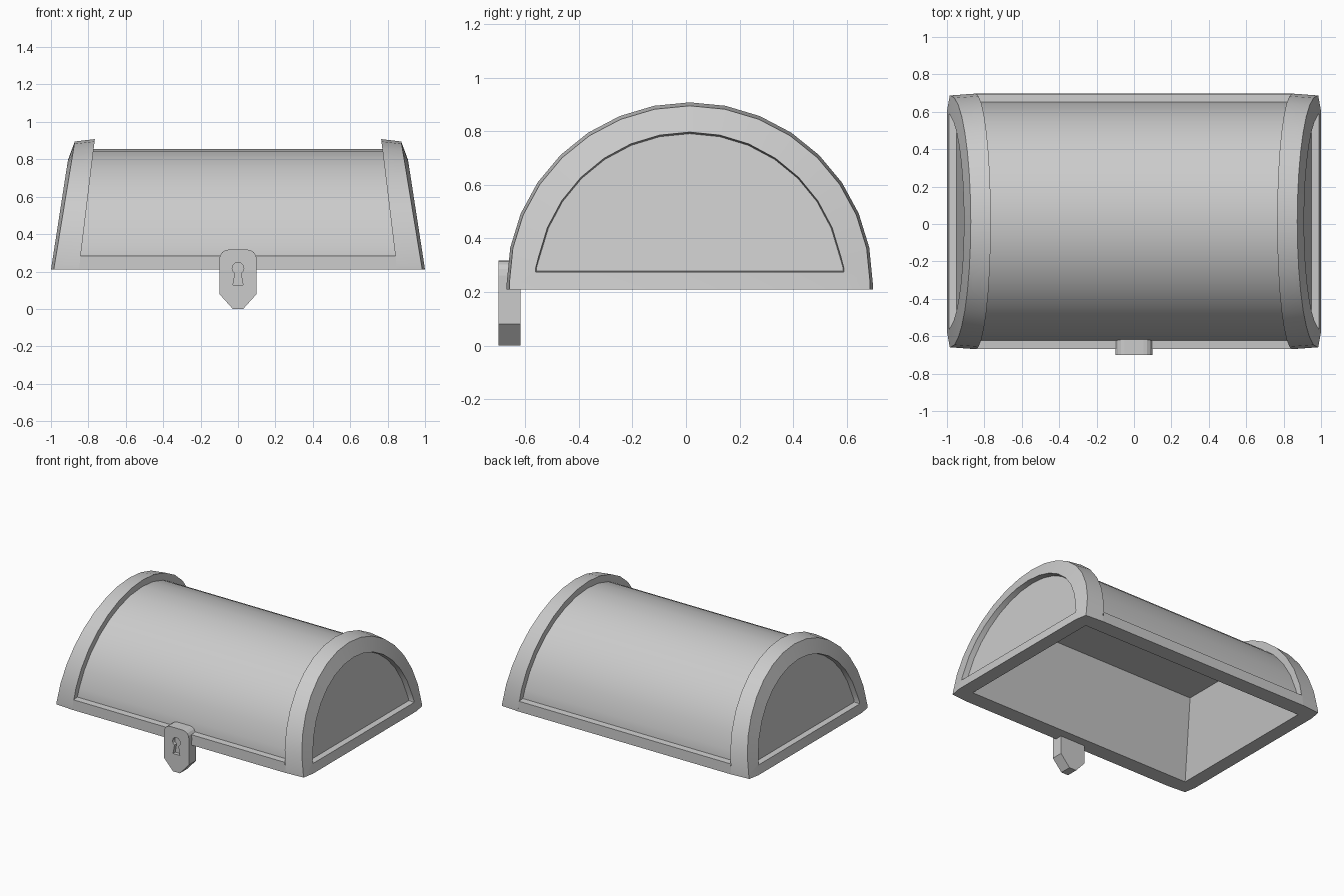
import bpy, bmesh, math

if "Cube" in bpy.data.objects:
    bpy.data.objects.remove(bpy.data.objects["Cube"])

CY = 0.014     # body centre in y
Z0 = 0.21      # underside of the lid
N = 16         # segments of the arch


def make(name, loops, closed=True, cap=(), smooth=True):
    """Bridge equally sized point loops; cap the listed loops with one face."""
    bm = bmesh.new()
    rows = [[bm.verts.new(p) for p in lp] for lp in loops]
    n = len(rows[0])
    for i, (a, b) in enumerate(zip(rows, rows[1:])):
        last = n if (closed is True or i in (closed or ())) else n - 1
        for k in range(last):
            j = (k + 1) % n
            bm.faces.new((a[k], a[j], b[j], b[k]))
    for c in cap:
        bm.faces.new(rows[c])
    bmesh.ops.remove_doubles(bm, verts=bm.verts, dist=0.0005)
    bmesh.ops.recalc_face_normals(bm, faces=bm.faces)
    me = bpy.data.meshes.new(name)
    bm.to_mesh(me)
    bm.free()
    ob = bpy.data.objects.new(name, me)
    bpy.context.collection.objects.link(ob)
    if smooth:
        bpy.ops.object.select_all(action='DESELECT')
        ob.select_set(True)
        bpy.context.view_layer.objects.active = ob
        bpy.ops.object.shade_smooth_by_angle(angle=math.radians(20))
    return ob


def arch(cz, ry, rz, base, xfun, lift=0.0, foot=None):
    """Arch contour with short feet; foot=(y, x) adds inner corner points."""
    pts = [(CY - ry, base)]
    for i in range(N + 1):
        a = math.pi * i / N
        pts.append((CY - ry * math.cos(a), max(cz + rz * math.sin(a), base + lift)))
    pts.append((CY + ry, base))
    out = [(xfun(z), y, z) for y, z in pts]
    fy, fx = foot or (ry, xfun(base))
    return [(fx, CY - fy, base)] + out + [(fx, CY + fy, base)]


# curved lid panel
make("lid_panel", [arch(0.225, 0.638, 0.631, 0.28, lambda z, s=s: s * (0.852 - 0.123 * (z - Z0)), 0.004)
                   for s in (-1, 1)], closed=False)

# arched end bands with recessed end panels
for s, side in ((-1, "left"), (1, "right")):
    inner = lambda z: s * (0.852 - 0.123 * (z - Z0))
    edge = lambda z: s * (0.85 - 0.121 * (z - Z0))
    outer = lambda z: s * (0.985 - 0.164 * (z - Z0))
    ring = lambda z: s * (1.0 - 0.155 * (z - Z0))
    panel = lambda z: s * (0.96 - 0.153 * (z - Z0))
    make(side + "_end_band", [
        arch(0.225, 0.635, 0.628, Z0, inner),
        arch(0.235, 0.683, 0.673, Z0, edge),
        arch(0.235, 0.673, 0.660, Z0, outer, 0, (0.59, s * 1.0)),
        arch(0.22, 0.575, 0.577, 0.275, ring, 0.015),
        arch(0.22, 0.571, 0.571, 0.279, panel, 0.015)],
        closed=(2, 3), cap=(4,))

# long rails along the bottom edge
for s, side in ((-1, "front"), (1, "back")):
    prof = [(0.683, Z0, 0.85), (0.682, 0.284, 0.842), (0.636, 0.287, 0.842)]
    make(side + "_rail", [[(t * x, CY + s * y, z) for y, z, x in prof] for t in (-1, 1)],
         closed=False, smooth=False)


# underside rim and hollow interior; outline is pulled in at the corners
def ring8(outline, z):
    q = outline + [(-x, y) for x, y in reversed(outline)]
    return [(x, CY + y, z) for x, y in q + [(-x, -y) for x, y in q]]


def rect(hx, hy, z):
    return ring8([(hx, hy * 0.999), (hx, hy), (hx * 0.999, hy)][1:2], z)


rim = [(1.0, 0.59), (0.985, 0.673), (0.85, 0.683)]
hole = [(0.90, 0.54), (0.90, 0.57), (0.87, 0.57)]
make("underside_rim", [ring8(rim, Z0), ring8(hole, Z0)], smooth=False)
interior = make("interior", [rect(0.90, 0.57, Z0), rect(0.77, 0.365, 0.70)],
                cap=(1,), smooth=False)

# turn the open shells so they face out of the cavity
for name in ("underside_rim", "interior", "lid_panel", "front_rail", "back_rail"):
    me = bpy.data.objects[name].data
    down = name in ("underside_rim", "interior")
    total = sum(p.normal.z * p.area for p in me.polygons)
    if (total > 0) == down:
        me.flip_normals()

# lock plate
half = [(0.028, 0.0), (0.1, 0.08), (0.1, 0.262)]
half += [(0.05 + 0.05 * math.cos(a), 0.267 + 0.05 * math.sin(a))
         for a in (math.radians(d) for d in (22.5, 45, 67.5, 90))]
plate = half + [(-x, z) for x, z in reversed(half)]
lock = make("lock_plate", [[(x, y, z) for x, z in plate] for y in (-0.70, -0.618)],
            cap=(0, 1), smooth=False)

# keyhole recess
key = [(-0.027, 0.128), (0.027, 0.128)]
key += [(0.031 * math.cos(a), 0.218 + 0.031 * math.sin(a))
        for a in (math.radians(-60 + 30 * i) for i in range(11))]
cutter = make("keyhole_cutter", [[(x, y, z) for x, z in key] for y in (-0.75, -0.675)],
              cap=(0, 1), smooth=False)
cutter.hide_render = True
cutter.hide_viewport = True
mod = lock.modifiers.new("keyhole", 'BOOLEAN')
mod.operation = 'DIFFERENCE'
mod.solver = 'EXACT'
mod.object = cutter
